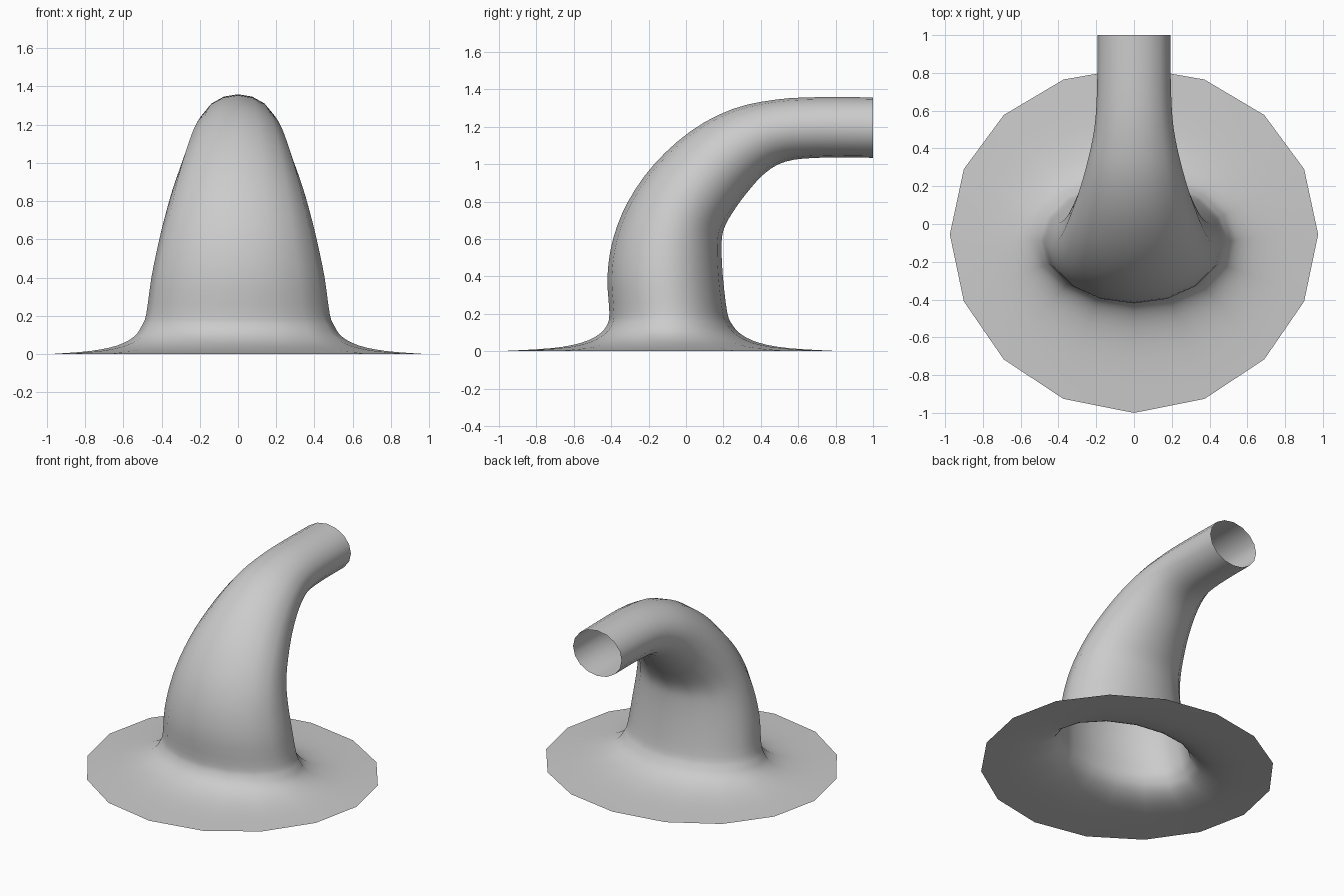
import bpy, bmesh, math
from mathutils import Vector

if "Cube" in bpy.data.objects:
    bpy.data.objects.remove(bpy.data.objects["Cube"])

SIDES = 16
STEPS = 3

# Each section: front/outer point (y, z), back/inner point (y, z), half width in x, side shift in y
sections = [
    (-1.00, 0.000, 0.83, 0.000, 0.975, 0.03),   # flange rim
    (-0.72, 0.016, 0.55, 0.016, 0.77, 0.02),
    (-0.56, 0.045, 0.39, 0.045, 0.63, 0.01),
    (-0.465, 0.09, 0.295, 0.09, 0.545, 0.0),
    (-0.42, 0.145, 0.245, 0.145, 0.505, 0.0),
    (-0.41, 0.21, 0.22, 0.21, 0.48, 0.0),       # foot of the neck
    (-0.42, 0.40, 0.197, 0.40, 0.453, 0.0),
    (-0.39, 0.60, 0.19, 0.57, 0.415, 0.0),
    (-0.31, 0.80, 0.203, 0.655, 0.38, 0.0),     # bend
    (-0.17, 1.00, 0.245, 0.735, 0.34, 0.0),
    (0.03, 1.18, 0.32, 0.84, 0.29, 0.0),
    (0.25, 1.295, 0.42, 0.95, 0.245, 0.0),
    (0.48, 1.345, 0.53, 1.013, 0.21, 0.0),
    (0.70, 1.358, 0.70, 1.034, 0.196, 0.0),
    (1.00, 1.357, 1.00, 1.034, 0.192, 0.0),     # open pipe end
]


def blend(a, b, c, d, t):
    """Catmull-Rom interpolation between b and c."""
    return 0.5 * (2 * b + (c - a) * t + (2 * a - 5 * b + 4 * c - d) * t ** 2
                  + (3 * b - a - 3 * c + d) * t ** 3)


def refine(rows):
    out = []
    last = len(rows) - 1
    for i in range(last):
        four = [rows[max(0, min(last, i + k))] for k in (-1, 0, 1, 2)]
        for s in range(STEPS):
            out.append([blend(*v, s / STEPS) for v in zip(*four)])
    out.append(list(rows[-1]))
    return out


def ring(bm, row):
    fy, fz, by, bz, hx, shift = row
    front, back = Vector((0, fy, fz)), Vector((0, by, bz))
    verts = []
    for k in range(SIDES):
        a = 2 * math.pi * k / SIDES
        p = front.lerp(back, 0.5 + 0.5 * math.sin(a))
        p.x = hx * math.cos(a)
        p.y += shift * math.cos(a) ** 2
        p.z = max(p.z, 0)
        verts.append(bm.verts.new(p))
    return verts


# Loft the flange, neck and bent pipe as one open skin
bm = bmesh.new()
rings = [ring(bm, r) for r in refine(sections)]
for lo, hi in zip(rings, rings[1:]):
    for k in range(SIDES):
        n = (k + 1) % SIDES
        bm.faces.new((lo[k], lo[n], hi[n], hi[k])).smooth = True
mesh = bpy.data.meshes.new("flanged_bent_pipe")
bm.to_mesh(mesh)
bm.free()
pipe = bpy.data.objects.new("flanged_bent_pipe", mesh)
bpy.context.collection.objects.link(pipe)
